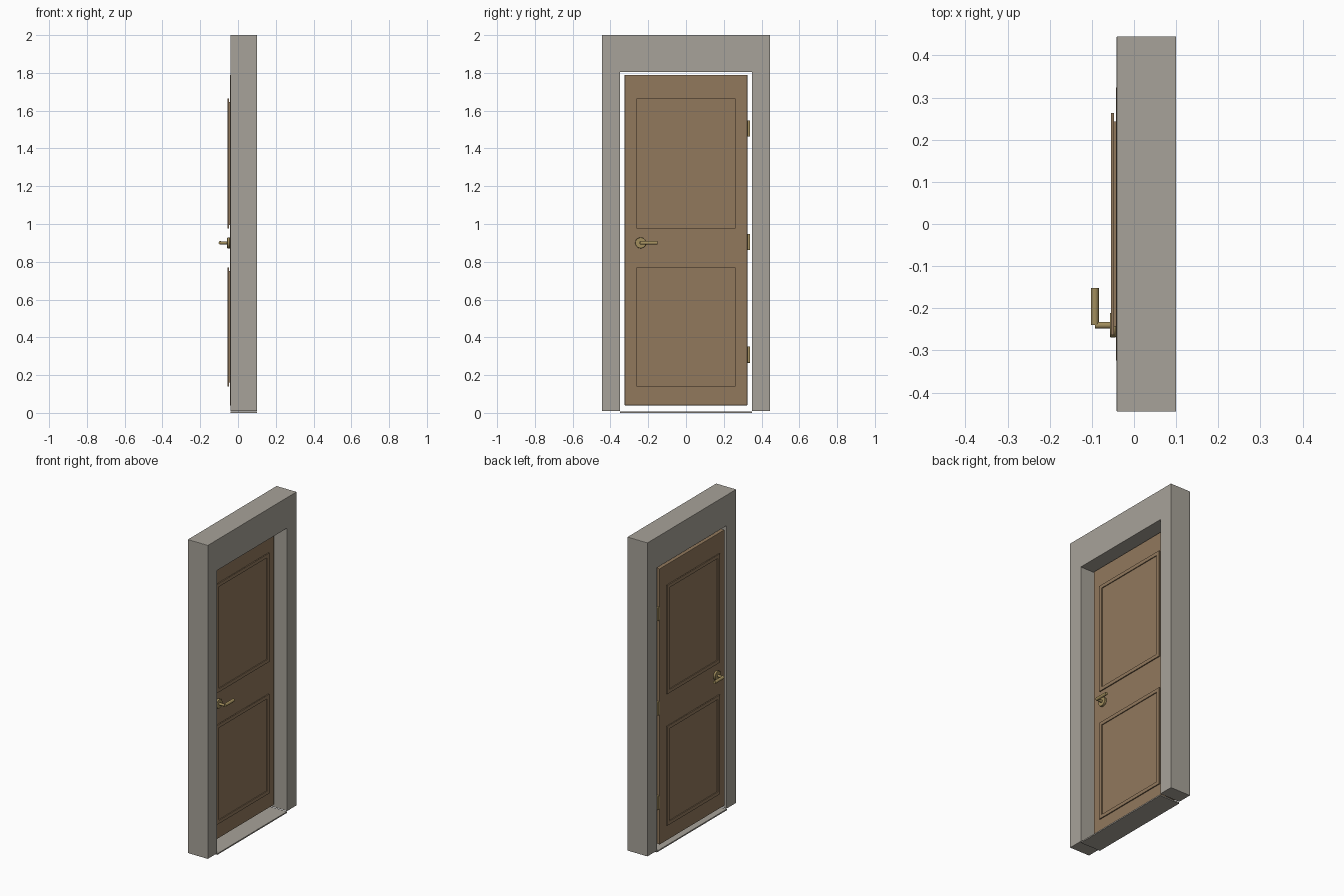
import bpy
import bmesh
import math
from mathutils import Matrix, Vector

cube = bpy.data.objects.get("Cube")
if cube:
    bpy.data.objects.remove(cube, do_unlink=True)


def material(name, rgb):
    mat = bpy.data.materials.new(name)
    mat.use_nodes = True
    color = (*rgb, 1.0)
    mat.diffuse_color = color
    mat.node_tree.nodes["Principled BSDF"].inputs["Base Color"].default_value = color
    return mat


STONE = material("warm grey", (0.39, 0.365, 0.32))
WOOD = material("brown wood", (0.285, 0.19, 0.108))
BRASS = material("aged brass", (0.36, 0.27, 0.11))


def finish(name, bm, mat, bevel=0.0, smooth=False):
    bmesh.ops.recalc_face_normals(bm, faces=bm.faces[:])
    mesh = bpy.data.meshes.new(name)
    bm.to_mesh(mesh)
    bm.free()
    mesh.materials.append(mat)
    obj = bpy.data.objects.new(name, mesh)
    bpy.context.collection.objects.link(obj)
    if bevel:
        mod = obj.modifiers.new("soft edges", "BEVEL")
        mod.width = bevel
        mod.segments = 2
    if smooth:
        bpy.ops.object.select_all(action="DESELECT")
        obj.select_set(True)
        bpy.context.view_layer.objects.active = obj
        bpy.ops.object.shade_smooth_by_angle(angle=math.radians(35))
    return obj


def box(name, x, y, z, mat, bevel=0.0):
    """Box between the given (low, high) limits on each axis."""
    limits = (x, y, z)
    center = [(a + b) / 2 for a, b in limits]
    size = [abs(b - a) for a, b in limits]
    bm = bmesh.new()
    bmesh.ops.create_cube(bm, size=1, matrix=Matrix.Translation(center) @ Matrix.Diagonal((*size, 1)))
    return finish(name, bm, mat, bevel)


def extrude_x(bm, face, depth):
    out = bmesh.ops.extrude_face_region(bm, geom=face)
    verts = [v for v in out["geom"] if isinstance(v, bmesh.types.BMVert)]
    bmesh.ops.translate(bm, verts=verts, vec=(depth, 0, 0))


def ring(name, x, y, z, width, mat):
    """Rectangular moulding with an open middle."""
    bm = bmesh.new()
    loops = []
    for w in (0, width):
        (ya, yb), (za, zb) = (y[0] + w, y[1] - w), (z[0] + w, z[1] - w)
        loops.append([bm.verts.new((x[0], *p)) for p in ((ya, za), (yb, za), (yb, zb), (ya, zb))])
    outer, inner = loops
    faces = []
    for i in range(4):
        j = (i + 1) % 4
        faces.append(bm.faces.new((outer[i], outer[j], inner[j], inner[i])))
    extrude_x(bm, faces, x[1] - x[0])
    return finish(name, bm, mat)


def rod(name, start, end, radius, mat, bevel=0.0):
    start, end = Vector(start), Vector(end)
    axis = end - start
    turn = axis.to_track_quat("Z", "Y").to_matrix().to_4x4()
    bm = bmesh.new()
    bmesh.ops.create_cone(bm, cap_ends=True, segments=24, radius1=radius, radius2=radius,
                          depth=axis.length, matrix=Matrix.Translation((start + end) / 2) @ turn)
    obj = finish(name, bm, mat, bevel, smooth=True)
    if bevel:
        obj.modifiers["soft edges"].limit_method = "ANGLE"
    return obj


# Surround: one arch profile extruded through the wall depth
bm = bmesh.new()
half = [(0.445, 2.0), (0.445, 0.01), (0.35, 0.01), (0.35, 1.805)]
outline = half + [(-y, z) for y, z in reversed(half)]
arch = bm.faces.new([bm.verts.new((-0.041, y, z)) for y, z in outline])
extrude_x(bm, [arch], 0.141)
finish("door_frame", bm, STONE, bevel=0.002)
box("threshold", (-0.041, 0.1), (-0.35, 0.35), (0, 0.008), STONE)

# Door leaf
BACK, FRONT = -0.043, 0.025
box("door_leaf", (BACK, FRONT), (-0.325, 0.325), (0.04, 1.79), WOOD, bevel=0.003)

# Panels, mouldings and lever handle on both faces
for side, face, out in (("inner", FRONT, 1), ("outer", BACK, -1)):
    for level, low, high in (("upper", 0.975, 1.665), ("lower", 0.14, 0.77)):
        ring(f"{side}_{level}_moulding", (face + out * 0.005, face + out * 0.0115),
             (-0.263, 0.263), (low, high), 0.022, WOOD)
        box(f"{side}_{level}_panel", (face - out * 0.002, face + out * 0.006),
            (-0.243, 0.243), (low + 0.02, high - 0.02), WOOD)

    y, z = -0.24, 0.9
    grip = face + out * 0.05
    rod(f"{side}_handle_rose", (face, y, z), (face + out * 0.014, y, z), 0.029, BRASS, 0.002)
    rod(f"{side}_handle_neck", (face, y, z), (grip, y, z), 0.008, BRASS)
    rod(f"{side}_handle_lever", (grip, y, z), (grip, y + 0.088, z), 0.0095, BRASS)

# Hinges along the far edge
for i, z in enumerate((0.308, 0.905, 1.505), 1):
    box(f"hinge_{i}", (-0.04, 0.0), (0.32, 0.34), (z - 0.043, z + 0.043), BRASS, 0.002)
